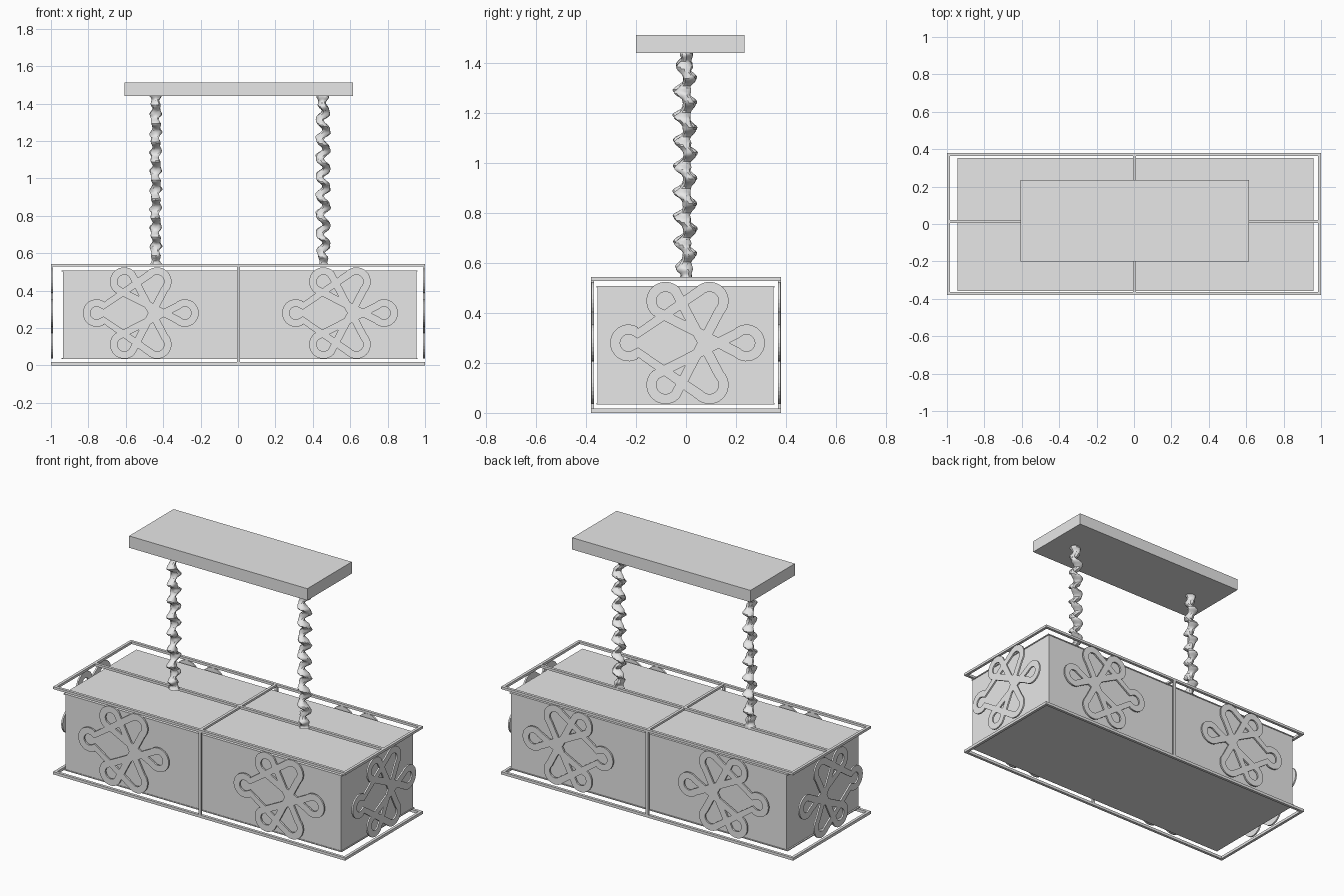
import bpy
import bmesh
from math import sin, cos, pi, radians
from mathutils import Vector, Matrix

old = bpy.data.objects.get("Cube")
if old:
    bpy.data.objects.remove(old, do_unlink=True)

# Single light grey finish
grey = bpy.data.materials.new("light_grey")
grey.use_nodes = True
grey.diffuse_color = (0.8, 0.8, 0.8, 1)
grey.node_tree.nodes["Principled BSDF"].inputs["Base Color"].default_value = (0.8, 0.8, 0.8, 1)


def finish(name, bm):
    bmesh.ops.recalc_face_normals(bm, faces=bm.faces)
    mesh = bpy.data.meshes.new(name)
    bm.to_mesh(mesh)
    bm.free()
    mesh.materials.append(grey)
    obj = bpy.data.objects.new(name, mesh)
    bpy.context.collection.objects.link(obj)
    return obj


def add_box(bm, lo, hi):
    lo, hi = Vector(lo), Vector(hi)
    mat = Matrix.Translation((lo + hi) / 2) @ Matrix.Diagonal((*(hi - lo), 1))
    bmesh.ops.create_cube(bm, size=1, matrix=mat)


def box(name, lo, hi):
    bm = bmesh.new()
    add_box(bm, lo, hi)
    return finish(name, bm)


HX, HY, BAR, TOP = 1.0, 0.38, 0.017, 0.543


def frame(name, z0, z1):
    """Rectangular rim made of four bars."""
    bm = bmesh.new()
    for s in (-1, 1):
        ya, yb = sorted((s * HY, s * (HY - BAR)))
        add_box(bm, (-HX, ya, z0), (HX, yb, z1))
        xa, xb = sorted((s * HX, s * (HX - BAR)))
        add_box(bm, (xa, -HY + BAR, z0), (xb, HY - BAR, z1))
    return finish(name, bm)


# Shade body with thin lids
box("shade_body", (-0.935, -0.355, 0.036), (0.955, 0.35, 0.504))
box("shade_top_lid", (-0.944, -0.358, 0.501), (0.96, 0.354, 0.507))
box("shade_bottom_lid", (-0.944, -0.358, 0.033), (0.96, 0.354, 0.039))

# Outer cage
frame("top_frame", TOP - 0.015, TOP)
frame("bottom_frame", 0, 0.017)
box("long_cross_bar", (-HX + BAR, 0.005, TOP - 0.015), (HX - BAR, 0.022, TOP))
box("short_cross_bar", (-0.006, -HY + BAR, TOP - 0.014), (0.011, HY - BAR, TOP - 0.001))
for side, s in (("front", -1), ("back", 1)):
    ya, yb = sorted((s * HY, s * (HY - 0.012)))
    box(side + "_upright", (-0.006, ya, 0.017), (0.011, yb, TOP - 0.015))

# Ceiling plate
box("ceiling_plate", (-0.606, -0.2, 1.44), (0.615, 0.235, 1.513))


# Knot centre line: one closed strand with four corner loops and two side loops
def arc(cx, cy, r, start, sweep, steps):
    return [Vector((cx + r * cos(radians(start + sweep * i / steps)),
                    cy + r * sin(radians(start + sweep * i / steps))))
            for i in range(steps + 1)]


LX, LY, LR = 0.088, 0.168, 0.0566
SX, SR = 0.236, 0.0537
strand = (arc(LX, LY, LR, -45, 180, 14)
          + arc(-SX, 0, SR, 45, 270, 20)
          + arc(LX, -LY, LR, -135, 180, 14)
          + arc(-LX, LY, LR, 45, 180, 14)[::-1][::-1]
          + arc(SX, 0, SR, -135, 270, 20)
          + arc(-LX, -LY, LR, 135, 180, 14))


def knot(name, centre, across, outward, width=0.04, depth=0.01):
    """Flat ribbon swept along the strand, placed on one side of the cage."""
    pts = strand
    n = len(pts)
    across, outward, up = Vector(across), Vector(outward), Vector((0, 0, 1))
    bm = bmesh.new()
    rings = []
    for i, p in enumerate(pts):
        a = (p - pts[i - 1]).normalized()
        b = (pts[(i + 1) % n] - p).normalized()
        t = (a + b).normalized()
        side = Vector((-t.y, t.x)) * width / 2
        ring = []
        for s, d in ((-1, -1), (1, -1), (1, 1), (-1, 1)):
            q = p + side * s
            ring.append(bm.verts.new(Vector(centre) + across * q.x + up * q.y
                                     + outward * d * depth / 2))
        rings.append(ring)
    for i in range(n):
        r0, r1 = rings[i], rings[(i + 1) % n]
        for k in range(4):
            m = (k + 1) % 4
            bm.faces.new((r0[k], r0[m], r1[m], r1[k]))
    return finish(name, bm)


KZ = 0.28
for side, s in (("front", -1), ("back", 1)):
    for hand, x in (("right", -0.52), ("left", 0.545)):
        knot(f"{side}_{hand}_knot", (x, s * 0.374, KZ), (1, 0, 0), (0, 1, 0))
for hand, s in (("right", -1), ("left", 1)):
    knot(hand + "_end_knot", (s * 0.994, 0.006, KZ), (0, 1, 0), (1, 0, 0))


# Hanging chains wrapped in lumpy twisted fabric
def chain(name, x, sway_x, sway_y, phase):
    bm = bmesh.new()
    rings, sides, waves = 120, 12, 9
    z0, z1 = 0.535, 1.445
    prev = None
    for i in range(rings + 1):
        t = i / rings
        w = 2 * pi * waves * t + phase
        fade = min(1, 8 * t, 8 * (1 - t))
        cx = x + sway_x * fade * sin(w)
        cy = sway_y * fade * cos(w)
        ring = []
        for k in range(sides):
            a = 2 * pi * k / sides
            r = 0.025 + 0.005 * cos(2 * w) + 0.004 * cos(2 * a - w) + 0.002 * sin(3 * a + 2.3 * w)
            ring.append(bm.verts.new((cx + r * cos(a), cy + r * sin(a), z0 + (z1 - z0) * t)))
        if prev:
            for k in range(sides):
                m = (k + 1) % sides
                bm.faces.new((prev[k], prev[m], ring[m], ring[k]))
        else:
            bm.faces.new(ring)
        prev = ring
    bm.faces.new(prev)
    obj = finish(name, bm)
    bpy.ops.object.select_all(action="DESELECT")
    obj.select_set(True)
    bpy.context.view_layer.objects.active = obj
    bpy.ops.object.shade_smooth_by_angle(angle=radians(35))


chain("right_chain", -0.44, 0.004, 0.02, 0)
chain("left_chain", 0.455, 0.017, 0.014, 0.6)
